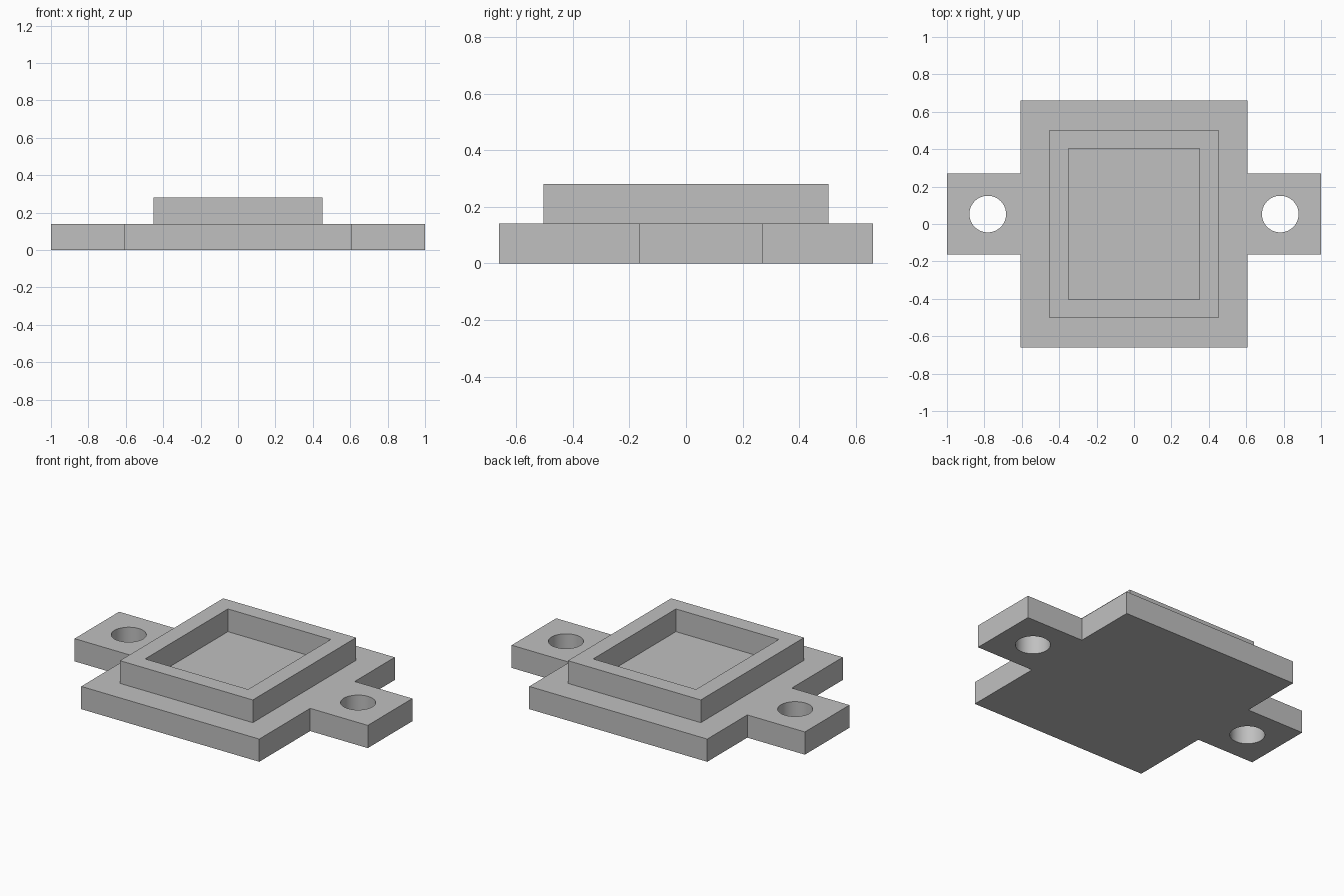
import bpy
import bmesh
import math

cube = bpy.data.objects.get("Cube")
if cube:
    bpy.data.objects.remove(cube, do_unlink=True)

PLATE_TOP, RIM_TOP = 0.14, 0.28
LUG_Y, LUG_HALF = 0.053, 0.217

grey = bpy.data.materials.new("plain grey")
grey.use_nodes = True
colour = (0.53, 0.53, 0.53, 1)
grey.diffuse_color = colour
grey.node_tree.nodes["Principled BSDF"].inputs["Base Color"].default_value = colour


def prism(name, outline, bottom, top):
    """Extrude a flat outline from bottom to top."""
    bm = bmesh.new()
    face = bm.faces.new([bm.verts.new((x, y, bottom)) for x, y in outline])
    new = bmesh.ops.extrude_face_region(bm, geom=[face])["geom"]
    for v in new:
        if isinstance(v, bmesh.types.BMVert):
            v.co.z = top
    bmesh.ops.recalc_face_normals(bm, faces=bm.faces)
    mesh = bpy.data.meshes.new(name)
    bm.to_mesh(mesh)
    bm.free()
    mesh.materials.append(grey)
    obj = bpy.data.objects.new(name, mesh)
    bpy.context.collection.objects.link(obj)
    return obj


def rectangle(hx, hy):
    return [(-hx, -hy), (hx, -hy), (hx, hy), (-hx, hy)]


def circle(cx, cy, r, n=64):
    return [(cx + r * math.cos(2 * math.pi * i / n),
             cy + r * math.sin(2 * math.pi * i / n)) for i in range(n)]


def combine(target, tool, operation):
    """Apply a boolean and discard the tool."""
    bpy.context.view_layer.objects.active = target
    mod = target.modifiers.new(tool.name, "BOOLEAN")
    mod.operation = operation
    mod.solver = "EXACT"
    mod.object = tool
    bpy.ops.object.modifier_apply(modifier=mod.name)
    bpy.data.objects.remove(tool, do_unlink=True)


# Base plate with a mounting lug on each side
hx, hy = 0.607, 0.66
low, high = LUG_Y - LUG_HALF, LUG_Y + LUG_HALF
right_half = [(hx, -hy), (hx, low), (1, low), (1, high), (hx, high), (hx, hy)]
left_half = [(-x, y) for x, y in reversed(right_half)]
plate = prism("mounting_plate", right_half + left_half, 0, PLATE_TOP)

# Raised rim, fused to the plate, then hollowed down to the plate surface
combine(plate, prism("raised_rim", rectangle(0.453, 0.503), PLATE_TOP / 2, RIM_TOP), "UNION")
combine(plate, prism("pocket", rectangle(0.351, 0.403), PLATE_TOP, RIM_TOP + 0.1), "DIFFERENCE")

# Round screw hole through each lug
for side in (-1, 1):
    combine(plate, prism("screw_hole", circle(side * 0.782, LUG_Y, 0.098), -0.1, 0.3), "DIFFERENCE")

# Smooth hole walls, crisp edges elsewhere
plate.select_set(True)
bpy.context.view_layer.objects.active = plate
bpy.ops.object.shade_smooth_by_angle(angle=math.radians(30))
